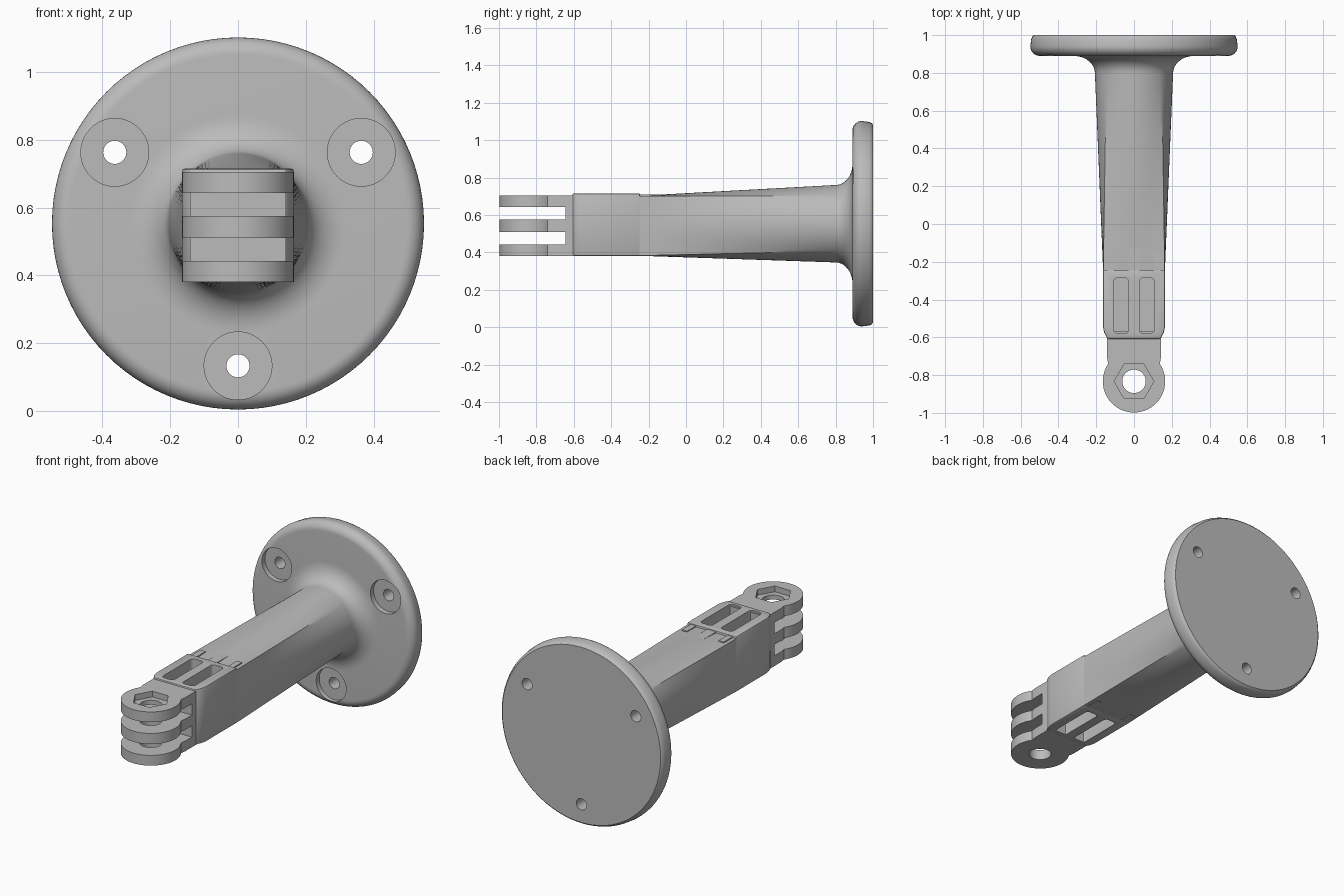
import bpy, bmesh
from math import sin, cos, pi, radians
from mathutils import Vector

if "Cube" in bpy.data.objects:
    bpy.data.objects.remove(bpy.data.objects["Cube"], do_unlink=True)

grey = bpy.data.materials.new("plain grey")
grey.use_nodes = True
grey.diffuse_color = (0.5, 0.5, 0.5, 1)
grey.node_tree.nodes["Principled BSDF"].inputs["Base Color"].default_value = (0.5, 0.5, 0.5, 1)

AXIS = 0.553      # height of the flange axis
SEGS = 96
TURN = [2 * pi * i / SEGS for i in range(SEGS)]


def loft(name, rings):
    """Skin a list of equal-length rings and cap both ends."""
    bm = bmesh.new()
    loops = [[bm.verts.new(p) for p in ring] for ring in rings]
    n = len(loops[0])
    for a, b in zip(loops, loops[1:]):
        for i in range(n):
            j = (i + 1) % n
            bm.faces.new((a[i], a[j], b[j], b[i]))
    bm.faces.new(loops[0])
    bm.faces.new(loops[-1])
    bmesh.ops.recalc_face_normals(bm, faces=bm.faces)
    mesh = bpy.data.meshes.new(name)
    bm.to_mesh(mesh)
    bm.free()
    mesh.materials.append(grey)
    obj = bpy.data.objects.new(name, mesh)
    bpy.context.collection.objects.link(obj)
    return obj


def prism(name, outline, z0, z1):
    return loft(name, [[Vector((x, y, z)) for x, y in outline] for z in (z0, z1)])


def box(name, x0, x1, y0, y1, z0, z1):
    return prism(name, [(x0, y0), (x1, y0), (x1, y1), (x0, y1)], z0, z1)


def circle(cx, cy, r, n=48):
    return [(cx + r * cos(2 * pi * i / n), cy + r * sin(2 * pi * i / n)) for i in range(n)]


def disc(y, r, cx=0, cz=AXIS, angles=TURN):
    return [Vector((cx + r * cos(a), y, cz + r * sin(a))) for a in angles]


def rounded(x0, x1, y0, y1, r):
    pts = []
    for k, (cx, cy) in enumerate([(x1 - r, y1 - r), (x0 + r, y1 - r), (x0 + r, y0 + r), (x1 - r, y0 + r)]):
        pts += [(cx + r * cos(pi / 2 * (k + i / 5)), cy + r * sin(pi / 2 * (k + i / 5))) for i in range(6)]
    return pts


def apply(obj, mod):
    bpy.context.view_layer.objects.active = obj
    bpy.ops.object.modifier_apply(modifier=mod.name)


def cut(obj, cutter):
    mod = obj.modifiers.new("cut", 'BOOLEAN')
    mod.operation, mod.solver, mod.object = 'DIFFERENCE', 'EXACT', cutter
    apply(obj, mod)
    bpy.data.objects.remove(cutter, do_unlink=True)


def smooth(obj):
    bpy.ops.object.select_all(action='DESELECT')
    obj.select_set(True)
    bpy.context.view_layer.objects.active = obj
    bpy.ops.object.shade_smooth_by_angle(angle=radians(30))


# Wall flange: flared neck, flat face and rounded rim
neck = [(0.80 + 0.09 * sin(t), 0.32 - 0.113 * cos(t)) for t in [pi / 2 * i / 10 for i in range(11)]]
rim = [(0.89 + 0.05 * (1 - cos(t)), 0.499 + 0.05 * sin(t)) for t in [pi / 2 * i / 8 for i in range(9)]]
flange = loft("wall_flange", [disc(y, r) for y, r in neck + rim + [(0.98, 0.544), (0.993, 0.538), (1.0, 0.53)]])
for k in range(3):
    a = radians(-90 + 120 * k)
    hx, hz = 0.42 * cos(a), AXIS + 0.42 * sin(a)
    cut(flange, loft("counterbore", [disc(y, 0.1, hx, hz) for y in (0.7, 0.92)]))
    cut(flange, loft("screw_hole", [disc(y, 0.034, hx, hz) for y in (0.85, 1.1)]))
smooth(flange)

# Arm: blends from a square section to the round neck
square = []
for a in TURN:
    m = max(abs(cos(a)), abs(sin(a)))
    square.append(Vector((0.163 * cos(a) / m, -0.26, 0.542 + 0.16 * sin(a) / m)))
round_end = disc(0.80, 0.207)
arm = loft("arm", [[p.lerp(q, s / 12) for p, q in zip(square, round_end)] for s in range(13)])
smooth(arm)

# Shallow ribs that fade into the arm above and below
for x0, x1, y1 in [(-0.03, 0.03, -0.05), (0.105, 0.14, -0.16), (-0.14, -0.105, -0.16)]:
    box("arm_rib", x0, x1, -0.26, y1, 0.381, 0.709)

# Grip block with two rounded pockets on top and bottom
block = prism("grip_block", [(-0.165, -0.245), (-0.165, -0.54), (-0.158, -0.575), (-0.14, -0.608),
                             (0.14, -0.608), (0.158, -0.575), (0.165, -0.54), (0.165, -0.245)], 0.38, 0.715)
bevel = block.modifiers.new("edge", 'BEVEL')
bevel.width, bevel.segments, bevel.angle_limit = 0.008, 2, radians(50)
apply(block, bevel)
for x0 in (-0.107, 0.029):
    for z0, z1 in ((0.64, 0.8), (0.3, 0.455)):
        cut(block, prism("pocket", rounded(x0, x0 + 0.078, -0.58, -0.285, 0.02), z0, z1))
smooth(block)

# Three-pronged hinge yoke
HUB = -0.833
arc = [radians(-214 + 248 * i / 48) for i in range(49)]
outline = [(-0.142, -0.57), (-0.142, -0.71)]
outline += [(0.165 * cos(a), HUB + 0.165 * sin(a)) for a in arc]
outline += [(0.142, -0.71), (0.142, -0.57)]
yoke = prism("hinge_yoke", outline, 0.38, 0.705)
for z0, z1 in ((0.442, 0.51), (0.575, 0.643)):
    cut(yoke, box("slot", -0.3, 0.3, -1.2, -0.645, z0, z1))
cut(yoke, prism("pin_hole", circle(0, HUB, 0.062), 0.2, 0.9))
cut(yoke, prism("nut_recess", circle(0, HUB, 0.105, 6), 0.67, 0.9))
smooth(yoke)
